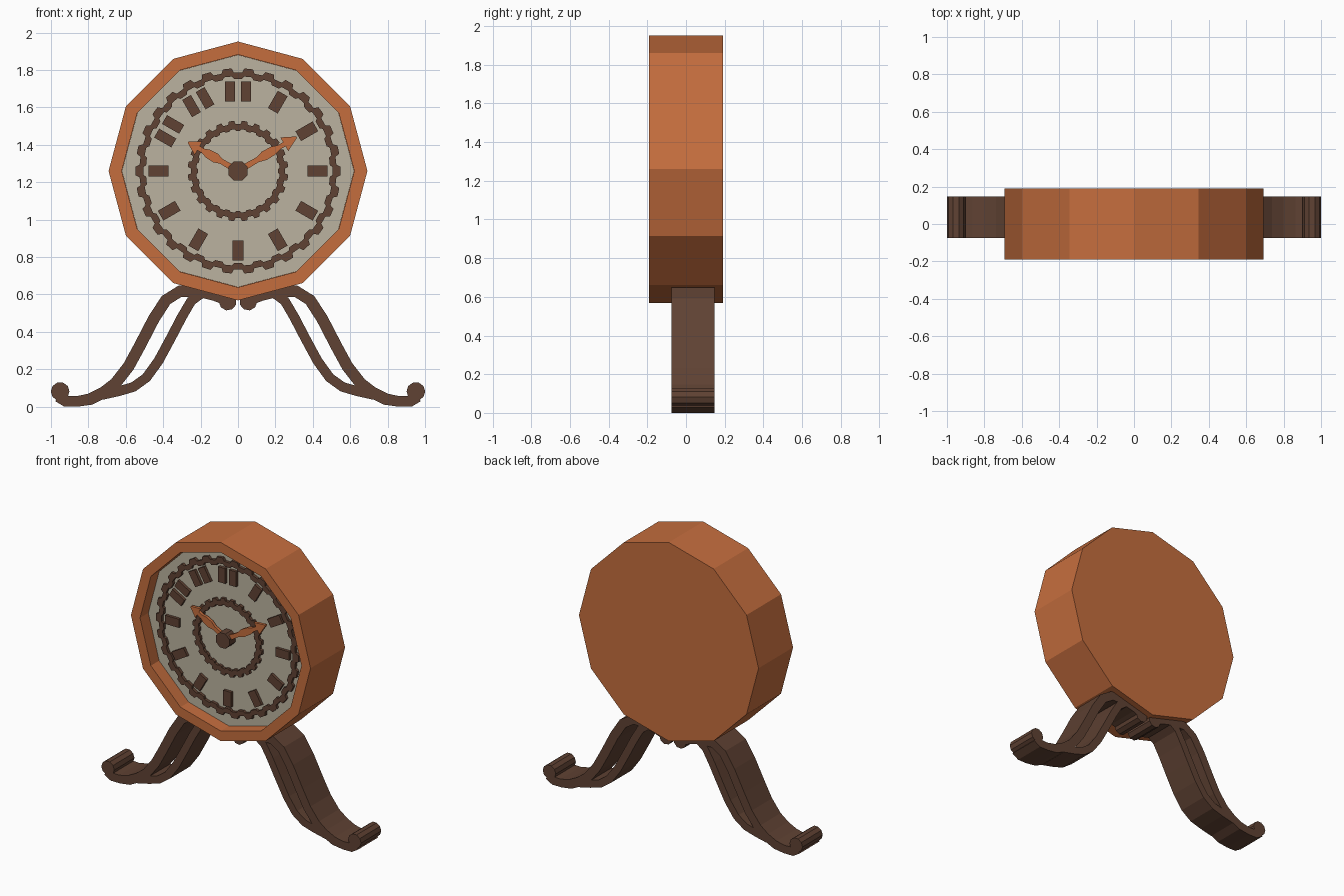
import bpy, bmesh
from math import sin, cos, pi, radians
from mathutils import Vector

if "Cube" in bpy.data.objects:
    bpy.data.objects.remove(bpy.data.objects["Cube"])

CZ = 1.26  # height of the dial centre


def material(name, rgb):
    m = bpy.data.materials.new(name)
    m.diffuse_color = (*rgb, 1)
    m.use_nodes = True
    m.node_tree.nodes["Principled BSDF"].inputs["Base Color"].default_value = m.diffuse_color
    return m


ORANGE = material("orange_wood", (0.56, 0.155, 0.048))
BROWN = material("dark_brown", (0.115, 0.054, 0.033))
CREAM = material("cream", (0.50, 0.45, 0.35))


def finish(name, bm, mat):
    bmesh.ops.recalc_face_normals(bm, faces=bm.faces)
    me = bpy.data.meshes.new(name)
    bm.to_mesh(me)
    bm.free()
    me.materials.append(mat)
    ob = bpy.data.objects.new(name, me)
    bpy.context.collection.objects.link(ob)
    return ob


def add_strip(bm, a, b, y0, y1, closed=False):
    """Solid band between two matching (x, z) edge lines, from y0 to y1."""
    rows = [[bm.verts.new((p[0], y, p[1])) for p, y in
             ((pa, y0), (pb, y0), (pb, y1), (pa, y1))] for pa, pb in zip(a, b)]
    n = len(rows)
    for i in range(n if closed else n - 1):
        r, s = rows[i], rows[(i + 1) % n]
        for k in range(4):
            bm.faces.new((r[k], r[(k + 1) % 4], s[(k + 1) % 4], s[k]))
    if not closed:
        bm.faces.new(rows[0])
        bm.faces.new(rows[-1])


def add_ribbon(bm, path, width, y0, y1):
    """Band of constant width following a centre line."""
    pts = [Vector(p) for p in path]
    a, b = [], []
    for i, p in enumerate(pts):
        t = (pts[min(i + 1, len(pts) - 1)] - pts[max(i - 1, 0)]).normalized()
        n = Vector((-t.y, t.x)) * width / 2
        a.append(p + n)
        b.append(p - n)
    add_strip(bm, a, b, y0, y1)


def add_prism(bm, pts, y0, y1):
    f = [bm.verts.new((x, y0, z)) for x, z in pts]
    k = [bm.verts.new((x, y1, z)) for x, z in pts]
    bm.faces.new(f)
    bm.faces.new(k)
    for i in range(len(pts)):
        j = (i + 1) % len(pts)
        bm.faces.new((f[i], f[j], k[j], k[i]))


def polygon(cx, cz, r, n, turn=0):
    return [(cx + r * cos(turn + 2 * pi * i / n), cz + r * sin(turn + 2 * pi * i / n))
            for i in range(n)]


def polar(r, ang, side=0):
    """Point at radius r along ang, shifted sideways."""
    return (r * cos(ang) - side * sin(ang), CZ + r * sin(ang) + side * cos(ang))


# Twelve-sided case, open at the front
bm = bmesh.new()
rings = [[bm.verts.new((x, y, z)) for x, z in polygon(0, CZ, r, 12)]
         for r, y in ((0.692, 0.19), (0.692, -0.19), (0.622, -0.19), (0.622, -0.09))]
bm.faces.new(rings[0])
bm.faces.new(rings[-1])
for r, s in zip(rings, rings[1:]):
    for i in range(12):
        j = (i + 1) % 12
        bm.faces.new((r[i], r[j], s[j], s[i]))
finish("case", bm, ORANGE)

# Dial plate
bm = bmesh.new()
add_prism(bm, polygon(0, CZ, 0.621, 12), -0.1, -0.08)
finish("dial", bm, CREAM)


# Toothed dial rings
def toothed_ring(name, teeth, r_in, r_out, tooth, wave):
    a, b = [], []
    step = 2 * pi / teeth
    for i in range(teeth):
        for f, up in ((-0.3, 0), (-0.2, 1), (0.2, 1), (0.3, 0)):
            ang = pi / 2 + (i + 0.5 + f) * step
            a.append(polar(r_in + wave * up, ang))
            b.append(polar(r_out + tooth * up, ang))
    bm = bmesh.new()
    add_strip(bm, a, b, -0.12, -0.095, closed=True)
    finish(name, bm, BROWN)


toothed_ring("outer_ring", 30, 0.492, 0.527, 0.022, 0.014)
toothed_ring("inner_ring", 24, 0.215, 0.252, 0.017, 0.008)

# Plain hour markers, doubled at ten, eleven and twelve
bm = bmesh.new()
for hour in range(1, 13):
    ang = pi / 2 - hour * pi / 6
    bars = (-0.042, 0.042) if hour >= 10 else (0,)
    half = 0.027 if hour >= 10 else 0.03
    for s in bars:
        add_prism(bm, [polar(0.372, ang, s - half), polar(0.478, ang, s - half),
                       polar(0.478, ang, s + half), polar(0.372, ang, s + half)],
                  -0.12, -0.095)
finish("hour_markers", bm, BROWN)


# Arrow hands
def hand(name, length, ang, y):
    shape = ((0, 0.018), (0.33, 0.014), (0.45, 0.026), (0.60, 0.024), (0.70, 0.013),
             (0.83, 0.013), (0.79, 0.042), (1.0, 0.004))
    bm = bmesh.new()
    add_strip(bm, [polar(t * length, ang, w) for t, w in shape],
              [polar(t * length, ang, -w) for t, w in shape], y, y + 0.02)
    finish(name, bm, ORANGE)


hand("minute_hand", 0.362, radians(30), -0.15)
hand("hour_hand", 0.308, radians(150), -0.14)

# Hub
bm = bmesh.new()
add_prism(bm, polygon(0, CZ, 0.056, 8, pi / 8), -0.17, -0.095)
finish("hub", bm, BROWN)

# Scrolled legs, right one modelled and mirrored
Y0, Y1 = -0.075, 0.147
outer = [(0.03, 0.56), (0.12, 0.595), (0.21, 0.618), (0.31, 0.617), (0.385, 0.57),
         (0.45, 0.47), (0.525, 0.325), (0.585, 0.215), (0.655, 0.125), (0.72, 0.075),
         (0.79, 0.04), (0.86, 0.025), (0.92, 0.028), (0.96, 0.055)]
inner = [(0.13, 0.61), (0.195, 0.605), (0.25, 0.565), (0.30, 0.48), (0.36, 0.365),
         (0.425, 0.245), (0.49, 0.155), (0.56, 0.105), (0.64, 0.082), (0.73, 0.062)]
inner = [(x + 0.0, z) for x, z in inner]
bm = bmesh.new()
add_ribbon(bm, outer, 0.062, Y0, Y1)
add_ribbon(bm, inner, 0.052, Y0, Y1)
add_prism(bm, polygon(0.055, 0.562, 0.048, 9), Y0, Y1)    # upper scroll
add_prism(bm, polygon(0.951, 0.081, 0.05, 10), Y0, Y1)    # foot scroll
for v in bm.verts:
    v.co.z = max(v.co.z, 0)
legs = finish("legs", bm, BROWN)
legs.modifiers.new("mirror", 'MIRROR').use_clip = False
